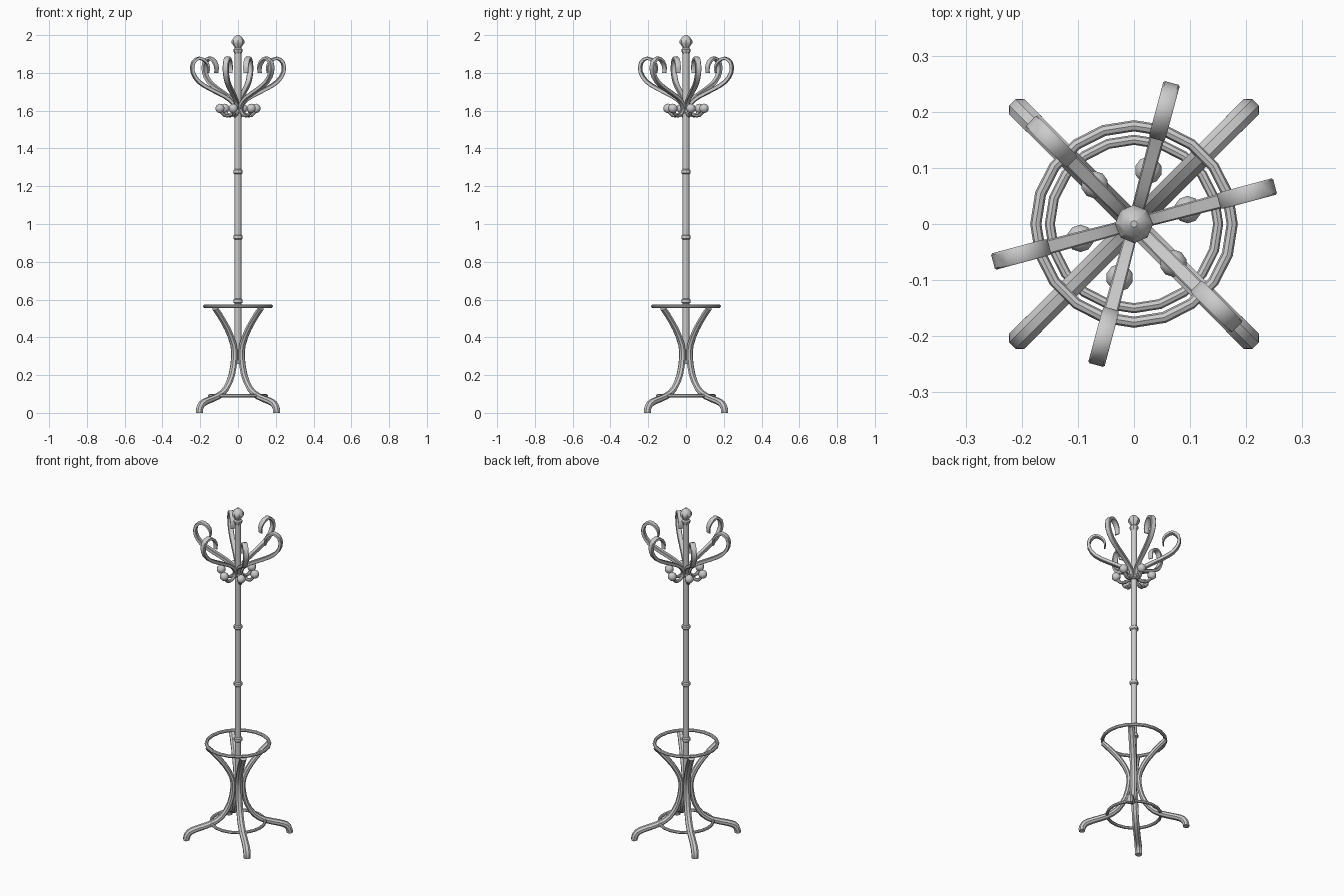
import bpy, bmesh, math
from mathutils import Vector

if "Cube" in bpy.data.objects:
    bpy.data.objects.remove(bpy.data.objects["Cube"])


def finish(name, bm, smooth=True):
    bmesh.ops.recalc_face_normals(bm, faces=bm.faces)
    me = bpy.data.meshes.new(name)
    bm.to_mesh(me)
    bm.free()
    ob = bpy.data.objects.new(name, me)
    bpy.context.collection.objects.link(ob)
    if smooth:
        bpy.ops.object.select_all(action='DESELECT')
        ob.select_set(True)
        bpy.context.view_layer.objects.active = ob
        bpy.ops.object.shade_smooth_by_angle(angle=math.radians(35))
    return ob


def spline(pts, steps):
    # Catmull-Rom through (radius, height, half width, half thickness)
    p = [Vector(q) for q in pts]
    p = [2 * p[0] - p[1]] + p + [2 * p[-1] - p[-2]]
    out = []
    for i in range(1, len(p) - 2):
        a, b, c, d = p[i - 1:i + 3]
        for k in range(steps):
            t = k / steps
            out.append(0.5 * (2 * b + (c - a) * t + (2 * a - 5 * b + 4 * c - d) * t * t
                              + (3 * b - a - 3 * c + d) * t ** 3))
    return out + [p[-2]]


def sweep(name, pts, angle, section, steps=2):
    path = spline(pts, steps)
    u = Vector((math.cos(angle), math.sin(angle), 0))
    side = Vector((-u.y, u.x, 0))
    up = Vector((0, 0, 1))
    bm = bmesh.new()
    rings = []
    for i, q in enumerate(path):
        a, b = path[max(i - 1, 0)], path[min(i + 1, len(path) - 1)]
        t = Vector((b[0] - a[0], b[1] - a[1])).normalized()
        n = -t.y * u + t.x * up
        c = u * q[0] + up * q[1]
        rings.append([bm.verts.new(c + side * s * q[2] + n * h * q[3]) for s, h in section])
    m = len(section)
    for r0, r1 in zip(rings, rings[1:]):
        for k in range(m):
            bm.faces.new((r0[k], r0[(k + 1) % m], r1[(k + 1) % m], r1[k]))
    bm.faces.new(rings[0])
    bm.faces.new(rings[-1])
    return finish(name, bm)


def lathe(name, profile, sides):
    bm = bmesh.new()
    rings = [[bm.verts.new((r * math.cos(2 * math.pi * k / sides),
                            r * math.sin(2 * math.pi * k / sides), z))
              for k in range(sides)] for r, z in profile]
    for r0, r1 in zip(rings, rings[1:]):
        for k in range(sides):
            j = (k + 1) % sides
            bm.faces.new((r0[k], r0[j], r1[j], r1[k]))
    bm.faces.new(rings[0])
    bm.faces.new(rings[-1])
    return finish(name, bm)


def hoop(name, major, minor, z):
    bpy.ops.mesh.primitive_torus_add(major_radius=major, minor_radius=minor, location=(0, 0, z),
                                     major_segments=20, minor_segments=8)
    bpy.context.object.name = name
    bpy.ops.object.shade_smooth_by_angle(angle=math.radians(35))


octagon = [(math.cos(math.pi * (k + .5) / 4), math.sin(math.pi * (k + .5) / 4)) for k in range(8)]
band = [(-1, -.75), (-.8, -1), (.8, -1), (1, -.75), (1, .75), (.8, 1), (-.8, 1), (-1, .75)]

# Central pole, collars and finial
lathe("pole", [(.018, .26), (.018, 1.93)], 12)
for i, z in enumerate((.592, .93, 1.277)):
    lathe(f"pole_collar_{i + 1}", [(.018, z - .013), (.024, z - .008), (.024, z + .008), (.018, z + .013)], 12)
lathe("finial", [(.017, 1.90), (.025, 1.915), (.025, 1.925), (.017, 1.932), (.019, 1.938),
                 (.034, 1.958), (.034, 1.97), (.022, 1.988), (.006, 2.0)], 8)

# Umbrella hoops
hoop("upper_hoop", .175, .010, .565)
hoop("lower_hoop", .150, .009, .09)

# Four bent legs on the diagonals
leg = [(.172, .553, .020, .014), (.135, .515, .020, .015), (.075, .44, .020, .015), (.034, .36, .020, .015),
       (.028, .29, .020, .015), (.047, .2, .020, .015), (.09, .128, .020, .016), (.15, .088, .020, .017),
       (.23, .064, .020, .018), (.272, .046, .021, .019), (.288, .018, .021, .019), (.289, 0, .020, .018)]
for i in range(4):
    sweep(f"leg_{i + 1}", leg, math.pi / 4 + i * math.pi / 2, octagon)

# Six large curled hooks, six small hooks with ball ends
hook = [(.014, 1.585, .010, .008), (.026, 1.635, .011, .009), (.07, 1.673, .012, .010), (.15, 1.713, .013, .010),
        (.215, 1.753, .014, .010), (.249, 1.805, .015, .009), (.245, 1.855, .015, .009),
        (.212, 1.878, .015, .008), (.177, 1.86, .015, .007), (.161, 1.83, .014, .005), (.163, 1.80, .013, .003)]
peg = [(.014, 1.64, .010, .008), (.022, 1.60, .010, .009), (.045, 1.576, .011, .009),
       (.075, 1.575, .011, .009), (.096, 1.60, .010, .009)]
for i in range(6):
    a = math.radians(15 + 60 * i)
    sweep(f"large_hook_{i + 1}", hook, a, band)
    sweep(f"small_hook_{i + 1}", peg, a, octagon)
    bpy.ops.mesh.primitive_uv_sphere_add(segments=10, ring_count=7, radius=.025,
                                         location=(.099 * math.cos(a), .099 * math.sin(a), 1.612))
    bpy.context.object.name = f"hook_ball_{i + 1}"
    bpy.ops.object.shade_smooth_by_angle(angle=math.radians(40))
